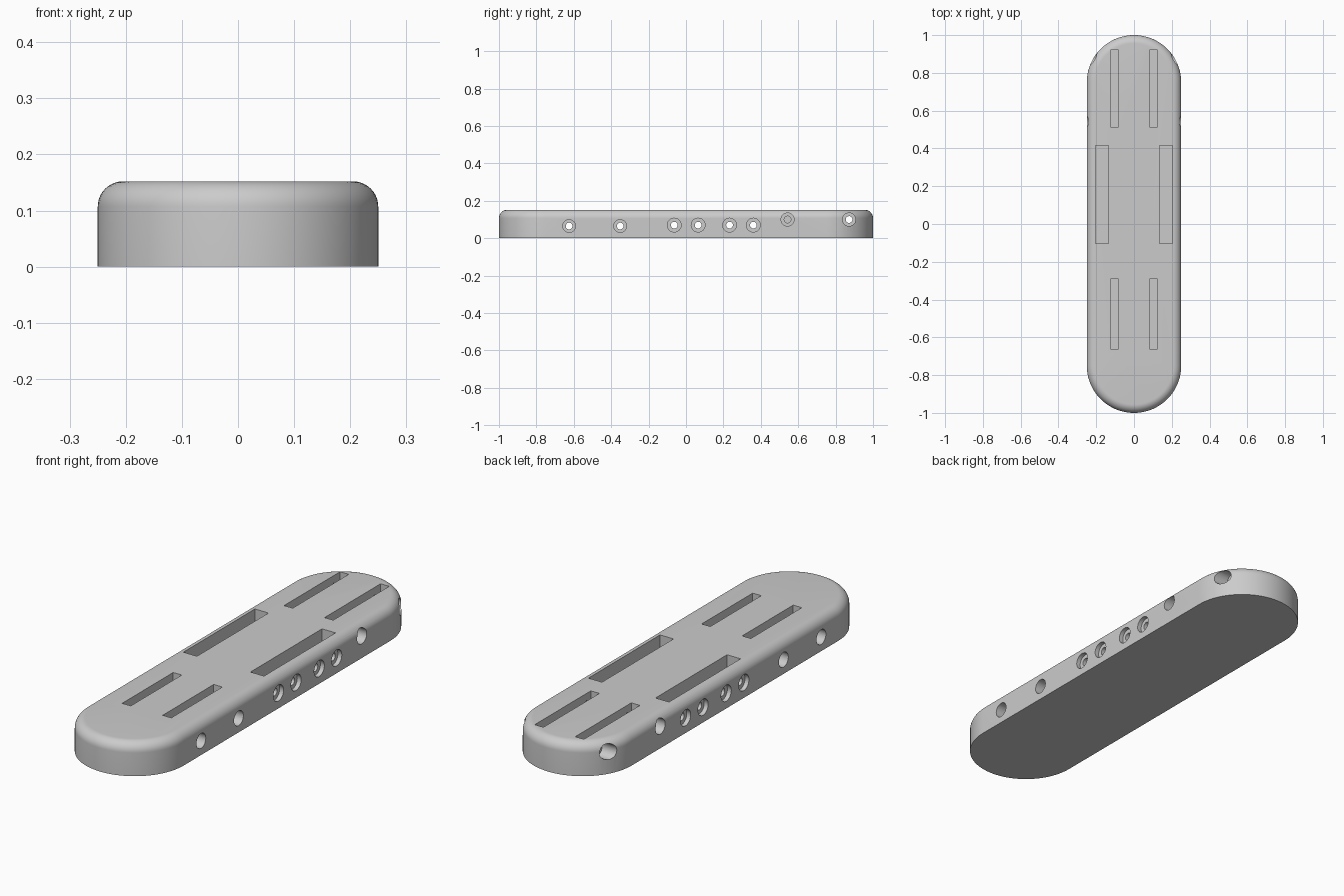
import bpy, bmesh, math
from mathutils import Matrix, Vector

if "Cube" in bpy.data.objects:
    bpy.data.objects.remove(bpy.data.objects["Cube"])

RADIUS, HALF, HEIGHT, FILLET = 0.25, 0.75, 0.152, 0.045

grey = bpy.data.materials.new("plain grey")
grey.use_nodes = True
COLOUR = (0.6, 0.6, 0.6, 1)
grey.diffuse_color = COLOUR
grey.node_tree.nodes["Principled BSDF"].inputs["Base Color"].default_value = COLOUR


def make_object(name, bm):
    bmesh.ops.recalc_face_normals(bm, faces=bm.faces)
    mesh = bpy.data.meshes.new(name)
    bm.to_mesh(mesh)
    bm.free()
    mesh.materials.append(grey)
    obj = bpy.data.objects.new(name, mesh)
    bpy.context.collection.objects.link(obj)
    return obj


def add_box(bm, low, high):
    low, high = Vector(low), Vector(high)
    bmesh.ops.create_cube(bm, size=1, matrix=Matrix.Translation((low + high) / 2)
                          @ Matrix.Diagonal((*(high - low), 1)))


def add_rod(bm, x0, x1, y, z, radius):
    bmesh.ops.create_cone(bm, cap_ends=True, segments=32, radius1=radius, radius2=radius,
                          depth=abs(x1 - x0),
                          matrix=Matrix.Translation(((x0 + x1) / 2, y, z))
                          @ Matrix.Rotation(math.pi / 2, 4, "Y"))


# Pill-shaped body with a rounded top edge
def pill_ring(bm, radius, z, steps=40):
    ring = []
    for side in (0, 1):
        for i in range(steps + 1):
            a = math.pi * (side + i / steps)
            y = (HALF if side == 0 else -HALF) + radius * math.sin(a)
            ring.append(bm.verts.new((radius * math.cos(a), y, z)))
    return ring


bm = bmesh.new()
rings = [pill_ring(bm, RADIUS, 0)]
for i in range(11):
    a = math.pi / 2 * i / 10
    rings.append(pill_ring(bm, RADIUS - FILLET * (1 - math.cos(a)),
                           HEIGHT - FILLET * (1 - math.sin(a))))
for low, high in zip(rings, rings[1:]):
    for i in range(len(low)):
        j = (i + 1) % len(low)
        bm.faces.new((low[i], low[j], high[j], high[i]))
bm.faces.new(rings[0])
bm.faces.new(rings[-1])
body = make_object("body", bm)

# Slots in the top: inner x, outer x, start y, end y
slots = bmesh.new()
for x0, x1, y0, y1 in ((0.081, 0.125, 0.513, 0.92),
                       (0.136, 0.205, -0.104, 0.416),
                       (0.081, 0.125, -0.663, -0.292)):
    add_box(slots, (x0, y0, 0.02), (x1, y1, 0.2))
    add_box(slots, (-x1, y0, 0.02), (-x0, y1, 0.2))

# Cross holes with wider recesses on both sides: y, z, recess radius, recess floor x
rods, recesses = bmesh.new(), bmesh.new()
for y, z, radius, floor in ((-0.625, 0.065, 0.034, 0.16), (-0.352, 0.065, 0.034, 0.16),
                            (-0.063, 0.07, 0.037, 0.23), (0.065, 0.07, 0.037, 0.23),
                            (0.233, 0.07, 0.037, 0.23), (0.36, 0.07, 0.037, 0.23),
                            (0.543, 0.1, 0.035, 0.16), (0.872, 0.1, 0.035, 0.16)):
    add_rod(rods, -0.4, 0.4, y, z, 0.018)
    for s in (-1, 1):
        add_rod(recesses, s * floor, s * 0.3, y, z, radius)

# Cut everything out of the body
bpy.context.view_layer.objects.active = body
for name, cutter_mesh in (("slot_cutter", slots), ("recess_cutter", recesses),
                          ("hole_cutter", rods)):
    cutter = make_object(name, cutter_mesh)
    cutter.hide_render = True
    cut = body.modifiers.new(name, "BOOLEAN")
    cut.operation, cut.solver, cut.object = "DIFFERENCE", "EXACT", cutter
    bpy.ops.object.modifier_apply(modifier=name)
    bpy.data.objects.remove(cutter)

bpy.ops.object.select_all(action="DESELECT")
body.select_set(True)
bpy.ops.object.shade_smooth_by_angle(angle=math.radians(30))
